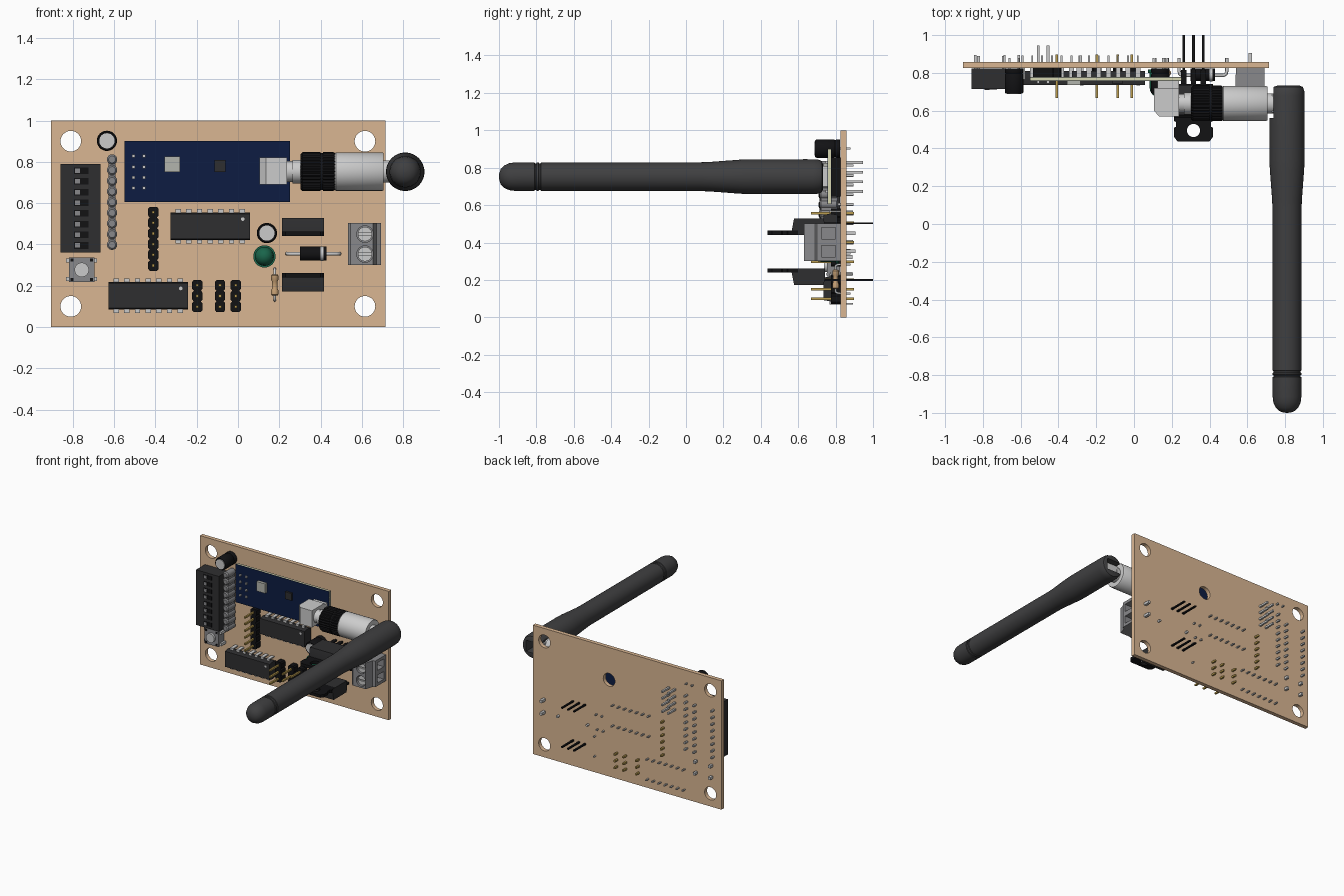
import bpy, bmesh
from math import cos, sin, pi

if "Cube" in bpy.data.objects:
    bpy.data.objects.remove(bpy.data.objects["Cube"])

BLACK, DARK, CHAR = (.006, .006, .007), (.028, .028, .03), (.05, .05, .052)
SILVER, GREY, GOLD = (.52, .52, .52), (.25, .25, .26), (.5, .34, .08)
TAN, BLUE, CREAM = (.70, .47, .29), (.004, .012, .055), (.68, .68, .45)
F, B = .827, .858            # front and back faces of the main board
PITCH = .0517                # pin spacing
mats = {}


def place(ax, t, u, v):
    return {'x': (t, u, v), 'y': (u, t, v), 'z': (u, v, t)}[ax]


def loft(bm, rings):
    vs = [[bm.verts.new(p) for p in r] for r in rings]
    for a, b in zip(vs, vs[1:]):
        for i in range(len(a)):
            j = (i + 1) % len(a)
            bm.faces.new((a[i], a[j], b[j], b[i]))
    bm.faces.new(vs[0])
    bm.faces.new(vs[-1])


def prism(bm, ax, pts, a, b):
    loft(bm, [[place(ax, t, u, v) for u, v in pts] for t in (a, b)])


def box(bm, x0, x1, y0, y1, z0, z1):
    prism(bm, 'z', [(x0, y0), (x1, y0), (x1, y1), (x0, y1)], z0, z1)


def lathe(bm, ax, c, prof, n=32, knurl=0):
    loft(bm, [[place(ax, t, c[0] + (r - knurl * (i % 2)) * cos(2 * pi * i / n),
                     c[1] + (r - knurl * (i % 2)) * sin(2 * pi * i / n))
               for i in range(n)] for r, t in prof])


def cyl(bm, ax, c, r, a, b, n=24):
    lathe(bm, ax, c, [(r, a), (r, b)], n)


def make(name, col, build):
    bm = bmesh.new()
    build(bm)
    bmesh.ops.recalc_face_normals(bm, faces=bm.faces)
    me = bpy.data.meshes.new(name)
    bm.to_mesh(me)
    bm.free()
    ob = bpy.data.objects.new(name, me)
    bpy.context.collection.objects.link(ob)
    if col not in mats:
        mats[col] = bpy.data.materials.new("colour_%d" % len(mats))
        mats[col].diffuse_color = (*col, 1)
    me.materials.append(mats[col])
    return ob


def cut(ob, build):
    cutter = make("cutter", DARK, build)
    cutter.hide_render = True
    m = ob.modifiers.new("cut", 'BOOLEAN')
    m.operation, m.solver, m.object = 'DIFFERENCE', 'EXACT', cutter
    bpy.context.view_layer.objects.active = ob
    bpy.ops.object.modifier_apply(modifier=m.name)
    bpy.data.objects.remove(cutter)


def boxes(name, col, *dims):
    return make(name, col, lambda bm: [box(bm, *d) for d in dims])


def pins(name, col, pts, y0, y1, h=.006):
    return boxes(name, col, *[(x - h, x + h, y0, y1, z - h, z + h) for x, z in pts])


# main board with mounting holes and one window behind the radio module
board = boxes("main_board", TAN, (-.905, .715, F, B, 0, 1))
holes = [(x, z) for x in (-.81, .615) for z in (.1, .9)]
cut(board, lambda bm: [cyl(bm, 'y', c, .05, F - .1, B + .1, 32) for c in holes + [(.06, .75)]])

# switch bank
boxes("switch_bank", DARK, (-.86, -.665, .714, F - .004, .362, .79))
rows8 = [.576 + (i - 3.5) * PITCH for i in range(8)]
boxes("switch_slots", BLACK, *[(-.795, -.725, .712, .72, z - .016, z + .016) for z in rows8])
boxes("switch_sliders", GREY, *[(-.79, -.765, .709, .72, z - .011, z + .011) for z in rows8])
pins("switch_pins", SILVER, [(x, z) for x in (-.84, -.685) for z in rows8], F - .01, .895)

# resistor network strip with bulges
rows9 = [.605 + (i - 4) * PITCH for i in range(9)]
make("resistor_network", GREY, lambda bm: (
    box(bm, -.627, -.593, .722, .81, .39, .82),
    [lathe(bm, 'y', (-.61, z), [(.017, .715), (.025, .723), (.025, .805), (.017, .813)], 16) for z in rows9]))
pins("resistor_network_pins", SILVER, [(-.61, z) for z in rows9], .8, .895)

# push button
boxes("button_body", GREY, (-.818, -.696, .755, F - .003, .217, .337))
make("button_cap", SILVER, lambda bm: cyl(bm, 'y', (-.757, .277), .035, .738, .76))
pins("button_studs", BLACK, [(-.757 + a, .277 + b) for a in (-.047, .047) for b in (-.047, .047)], .75, .76, .007)
boxes("button_legs", SILVER, *[(x - .009, x + .009, .77, .89, z - .01, z + .01)
                               for x in (-.823, -.691) for z in (.232, .322)])

# two can capacitors
for i, (x, z) in enumerate([(-.635, .902), (.14, .455)]):
    make("capacitor_%d" % i, BLACK, lambda bm: lathe(bm, 'y', (x, z), [
        (.036, .694), (.044, .69), (.049, .698), (.049, .79), (.045, .797), (.049, .804), (.049, F - .003)]))
    make("capacitor_top_%d" % i, SILVER, lambda bm: cyl(bm, 'y', (x, z), .037, .687, .70))
    pins("capacitor_pins_%d" % i, SILVER, [(x - .025, z), (x + .025, z)], .81, .88, .005)

# indicator lamp
make("lamp", (.01, .13, .07), lambda bm: lathe(bm, 'y', (.128, .342), [
    (.054, F - .01), (.054, .80), (.046, .80), (.046, .725), (.041, .70), (.028, .683), (.012, .675), (.002, .674)]))
pins("lamp_pins", SILVER, [(.103, .342), (.154, .342)], .81, .88, .005)

# radio module
boxes("module_core", CREAM, (-.55, .252, .759, .776, .605, .901))
boxes("module_faces", BLUE, (-.55, .252, .757, .7595, .605, .901), (-.55, .252, .7755, .778, .605, .901))
mp = [(x, .75 + (j - 1.5) * PITCH) for x in (-.507, -.455) for j in range(4)]
boxes("module_header", BLACK, (-.535, -.428, .778, F, .645, .855))
pins("module_pins", SILVER, mp, .745, .945, .007)
boxes("module_crystal", (.45, .46, .42), (-.356, -.282, .735, .758, .752, .826))
boxes("module_chip", DARK, (-.115, -.06, .742, .758, .752, .808))

# antenna connector
C = (.638, .753)
make("elbow_connector", SILVER, lambda bm: (
    prism(bm, 'z', [(.105, .60), (.135, .568), (.237, .568), (.237, .72), (.105, .72)], .69, .82),
    box(bm, .125, .237, .72, .757, .70, .81),
    lathe(bm, 'x', C, [(.05, .23), (.05, .265), (.057, .265), (.057, .31)])))
make("knurled_nut", BLACK, lambda bm: (
    lathe(bm, 'x', C, [(.085, .303), (.094, .312), (.094, .40)], 64, .006),
    lathe(bm, 'x', C, [(.089, .40), (.089, .412)], 64),
    lathe(bm, 'x', C, [(.094, .412), (.094, .462), (.088, .472)], 64, .006)))
make("antenna_sleeve", SILVER, lambda bm: (
    lathe(bm, 'x', C, [(.088, .468), (.093, .474), (.093, .70), (.089, .706)], 48),
    cyl(bm, 'x', C, .054, .70, .74, 32), box(bm, .73, .83, .59, .69, .715, .79)))

# antenna with slotted hinge
antenna = make("antenna", CHAR, lambda bm: lathe(bm, 'y', (.81, .752), [
    (.068, .732), (.083, .726), (.091, .708), (.093, .68), (.093, .34), (.091, .29), (.079, .13), (.077, .08),
    (.076, -.775), (.071, -.778), (.071, -.785), (.076, -.788), (.076, -.798), (.071, -.801), (.071, -.808),
    (.076, -.811), (.076, -.915), (.072, -.945), (.060, -.972), (.042, -.990), (.02, -.998), (.002, -1)], 48))
cut(antenna, lambda bm: box(bm, .6, .738, .56, .8, .6, .9))
cut(antenna, lambda bm: box(bm, .6, .86, .56, .8, .71, .795))
make("hinge_pin", BLACK, lambda bm: cyl(bm, 'z', (.81, .638), .014, .665, .842, 16))

# chips in two-row packages
for k, (x, z) in enumerate([(-.135, .4875), (-.435, .152)]):
    make("chip_body_%d" % k, DARK, lambda bm: prism(bm, 'x', [
        (.735, z - .06), (.735, z + .06), (.772, z + .067), (.81, z + .06), (.81, z - .06), (.772, z - .067)],
        x - .193, x + .193))
    make("chip_mark_%d" % k, SILVER, lambda bm: cyl(bm, 'y', (x + .158, z + .035), .009, .7335, .74, 12))
    legs = []
    for i in range(7):
        px = x + (i - 3) * PITCH
        for s in (-1, 1):
            za, zb, zc = sorted((z + s * .06, z + s * .083))[0], sorted((z + s * .06, z + s * .083))[1], z + s * .079
            legs += [(px - .013, px + .013, .766, .773, za, zb), (px - .013, px + .013, .77, F, zc - .004, zc + .004),
                     (px - .005, px + .005, F, .893, zc - .004, zc + .004)]
    boxes("chip_legs_%d" % k, SILVER, *legs)

# pin headers
for k, (x, z, n) in enumerate([(-.41, .427, 6), (-.197, .15, 3), (-.087, .15, 3), (-.011, .15, 3)]):
    zs = [z + (i - (n - 1) / 2) * PITCH for i in range(n)]
    make("header_%d" % k, BLACK, lambda bm: [prism(bm, 'y', [
        (x - .025, c - .017), (x - .017, c - .026), (x + .017, c - .026), (x + .025, c - .017),
        (x + .025, c + .017), (x + .017, c + .026), (x - .017, c + .026), (x - .025, c + .017)], .775, F) for c in zs])
    pins("header_pins_%d" % k, GOLD, [(x, c) for c in zs], .668, .897, .0065)

# power regulators, tabs facing each other
for k, (zt, s) in enumerate([(.441, 1), (.261, -1)]):
    half = [(.102, .60), (.102, .545), (.092, .54), (.092, .515), (.102, .51), (.102, .46), (.085, .437)]
    outline = [(.315 + a, b) for a, b in half] + [(.315 - a, b) for a, b in reversed(half)]
    tab = make("regulator_tab_%d" % k, BLACK, lambda bm: prism(bm, 'z', outline, zt, zt + s * .022))
    cut(tab, lambda bm: cyl(bm, 'z', (.315, .495), .035, zt - .1, zt + .1))
    make("regulator_body_%d" % k, DARK, lambda bm: prism(bm, 'x', [
        (.568, zt), (.565, zt + s * .022), (.578, zt + s * .088), (.735, zt + s * .088), (.742, zt + s * .06),
        (.742, zt)], .213, .417))
    zl = zt + s * .062
    boxes("regulator_leads_%d" % k, BLACK, *[(.315 + i * PITCH - w, .315 + i * PITCH + w, a, b, zl - .005, zl + .005)
          for i in (-1, 0, 1) for w, a, b in ((.014, .735, .815), (.007, .815, 1))])


# diode and resistor with bent leads
def bent_leads(name, ends, y, r):
    for k, (p, q) in enumerate(ends):
        cu = bpy.data.curves.new(name, 'CURVE')
        cu.dimensions, cu.bevel_depth, cu.bevel_resolution, cu.use_fill_caps = '3D', r, 2, True
        sp = cu.splines.new('POLY')
        d = [(q[0] - p[0]), (q[1] - p[1])]
        path = [(0, 0), (.75, 0), (.93, .008), (1, .025), (1, .88 - y)]
        sp.points.add(len(path) - 1)
        for pt, (t, dy) in zip(sp.points, path):
            pt.co = (p[0] + d[0] * t, y + dy, p[1] + d[1] * t, 1)
        ob = bpy.data.objects.new("%s_%d" % (name, k), cu)
        bpy.context.collection.objects.link(ob)
        cu.materials.append(mats[SILVER])


make("diode", BLACK, lambda bm: cyl(bm, 'x', (.79, .355), .034, .3, .428))
make("diode_band", SILVER, lambda bm: cyl(bm, 'x', (.79, .355), .0345, .40, .415))
bent_leads("diode_lead", [((.3, .355), (.238, .355)), ((.428, .355), (.492, .355))], .787, .009)
make("resistor", (.55, .34, .17), lambda bm: lathe(bm, 'z', (.178, .80), [
    (.01, .152), (.018, .158), (.018, .178), (.014, .185), (.014, .222), (.018, .229), (.018, .249), (.01, .255)], 16))
bent_leads("resistor_lead", [((.178, .16), (.178, .128)), ((.178, .25), (.178, .283))], .80, .006)

# screw terminal block with wire openings
term = make("terminal_block", GREY, lambda bm: prism(bm, 'z', [
    (.54, F), (.533, .64), (.545, .63), (.655, .63), (.672, .69), (.692, .70), (.692, F)], .3, .503))
ways = (.353, .45)
cut(term, lambda bm: [box(bm, .62, .75, .725, .80, z - .03, z + .03) for z in ways])
cut(term, lambda bm: [cyl(bm, 'y', (.615, z), .04, .6, .66) for z in ways])
screws = make("terminal_screws", SILVER, lambda bm: [cyl(bm, 'y', (.615, z), .035, .642, .67) for z in ways])
cut(screws, lambda bm: [box(bm, .57, .66, .63, .652, z - .005, z + .005) for z in ways])
pins("terminal_pins", SILVER, [(.615, z) for z in ways], .81, .905, .01)

# smooth round parts, keep hard edges
for ob in bpy.context.scene.objects:
    ob.select_set(ob.type == 'MESH')
bpy.context.view_layer.objects.active = board
bpy.ops.object.shade_smooth_by_angle(angle=.6)

for m in bpy.data.materials:
    if m.users and not m.is_grease_pencil:
        m.use_nodes = True
        m.node_tree.nodes["Principled BSDF"].inputs["Base Color"].default_value = m.diffuse_color
